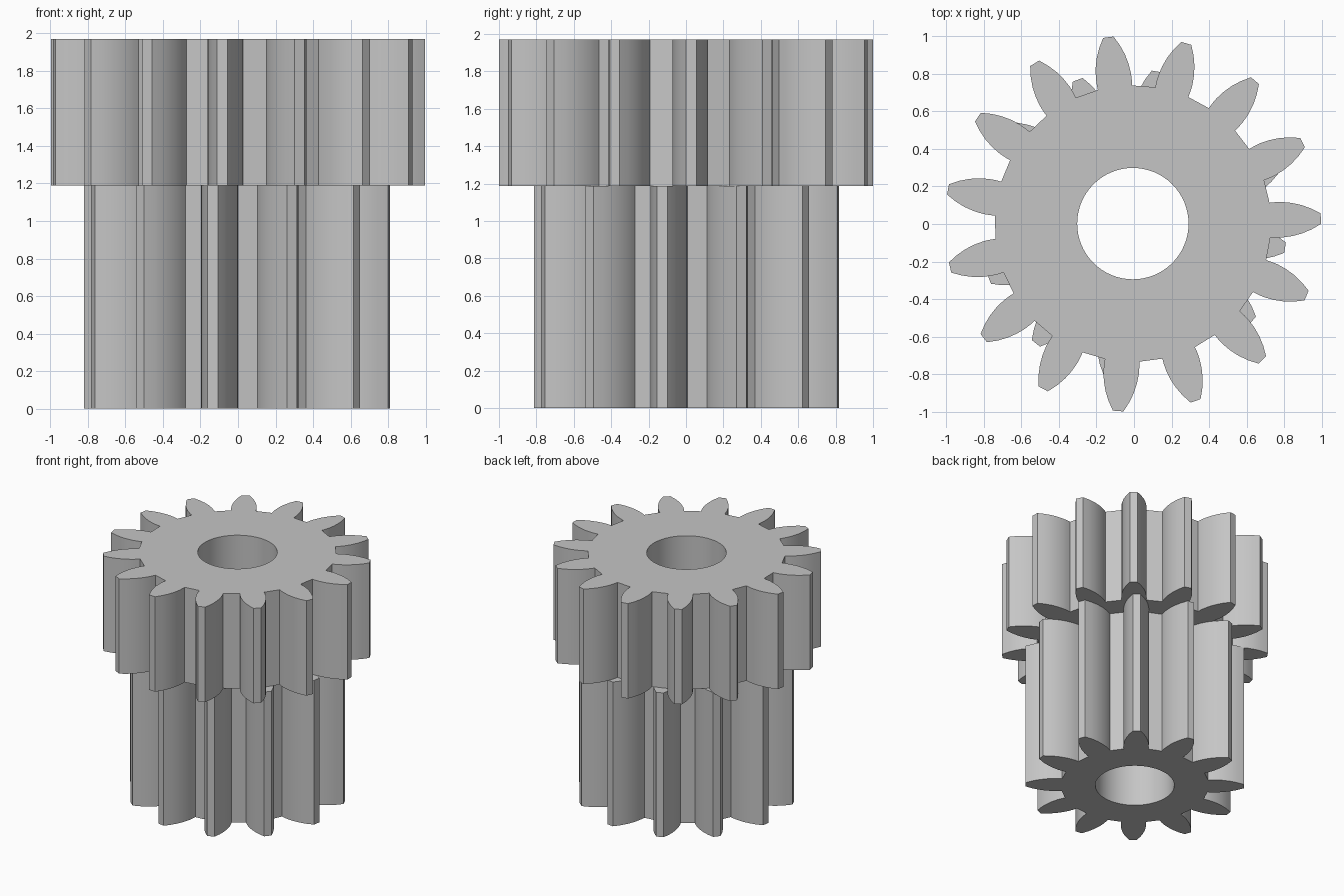
import bpy
import bmesh
import math
from mathutils import Vector

cube = bpy.data.objects.get("Cube")
if cube:
    bpy.data.objects.remove(cube, do_unlink=True)

steel = bpy.data.materials.new("plain_grey")
steel.use_nodes = True
GREY = (0.56, 0.56, 0.56, 1.0)
steel.diffuse_color = GREY
steel.node_tree.nodes["Principled BSDF"].inputs["Base Color"].default_value = GREY

CENTRE = Vector((-0.006, 0.002, 0.0))
BORE = 0.297
# tooth flank: (distance inward from the tip, half width)
FLANK = [(0.266, 0.092), (0.235, 0.0945), (0.2, 0.0945), (0.15, 0.0885),
         (0.1, 0.076), (0.05, 0.056), (0.0, 0.028)]


def tooth_outline(teeth, tip_radius, phase):
    """Closed outline of the gear: every tooth is one flank and its mirror."""
    half = [(tip_radius - d, w) for d, w in FLANK]
    tooth = [(r, -w) for r, w in half] + [(r, w) for r, w in reversed(half)]
    points = []
    for i in range(teeth):
        a = math.radians(phase) + math.tau * i / teeth
        for r, w in tooth:
            x = math.sqrt(r * r - w * w)
            points.append((x * math.cos(a) - w * math.sin(a),
                           x * math.sin(a) + w * math.cos(a)))
    return points


def add_loop(bm, points, z):
    verts = [bm.verts.new(Vector((x, y, z)) + CENTRE) for x, y in points]
    return [bm.edges.new((v, verts[(i + 1) % len(verts)]))
            for i, v in enumerate(verts)]


def make_gear(name, teeth, tip_radius, phase, bottom, top):
    bm = bmesh.new()
    bore = [(BORE * math.cos(math.tau * i / 64), BORE * math.sin(math.tau * i / 64))
            for i in range(64)]
    edges = add_loop(bm, tooth_outline(teeth, tip_radius, phase), bottom)
    edges += add_loop(bm, bore, bottom)
    # flat ring with toothed rim, raised into a solid
    bmesh.ops.triangle_fill(bm, edges=edges, use_beauty=True, normal=(0, 0, 1))
    result = bmesh.ops.extrude_face_region(bm, geom=bm.faces[:], use_keep_orig=True)
    raised = [g for g in result["geom"] if isinstance(g, bmesh.types.BMVert)]
    bmesh.ops.translate(bm, verts=raised, vec=(0, 0, top - bottom))
    bmesh.ops.recalc_face_normals(bm, faces=bm.faces[:])

    mesh = bpy.data.meshes.new(name)
    bm.to_mesh(mesh)
    bm.free()
    mesh.materials.append(steel)
    obj = bpy.data.objects.new(name, mesh)
    bpy.context.collection.objects.link(obj)
    bpy.ops.object.select_all(action="DESELECT")
    obj.select_set(True)
    bpy.context.view_layer.objects.active = obj
    bpy.ops.object.shade_smooth_by_angle(angle=math.radians(30))
    return obj


# long small gear below, wide gear above, sharing one bore
make_gear("lower_gear", 12, 0.822, -9.0, 0.0, 1.188)
make_gear("upper_gear", 15, 1.003, 1.5, 1.188, 1.97)
